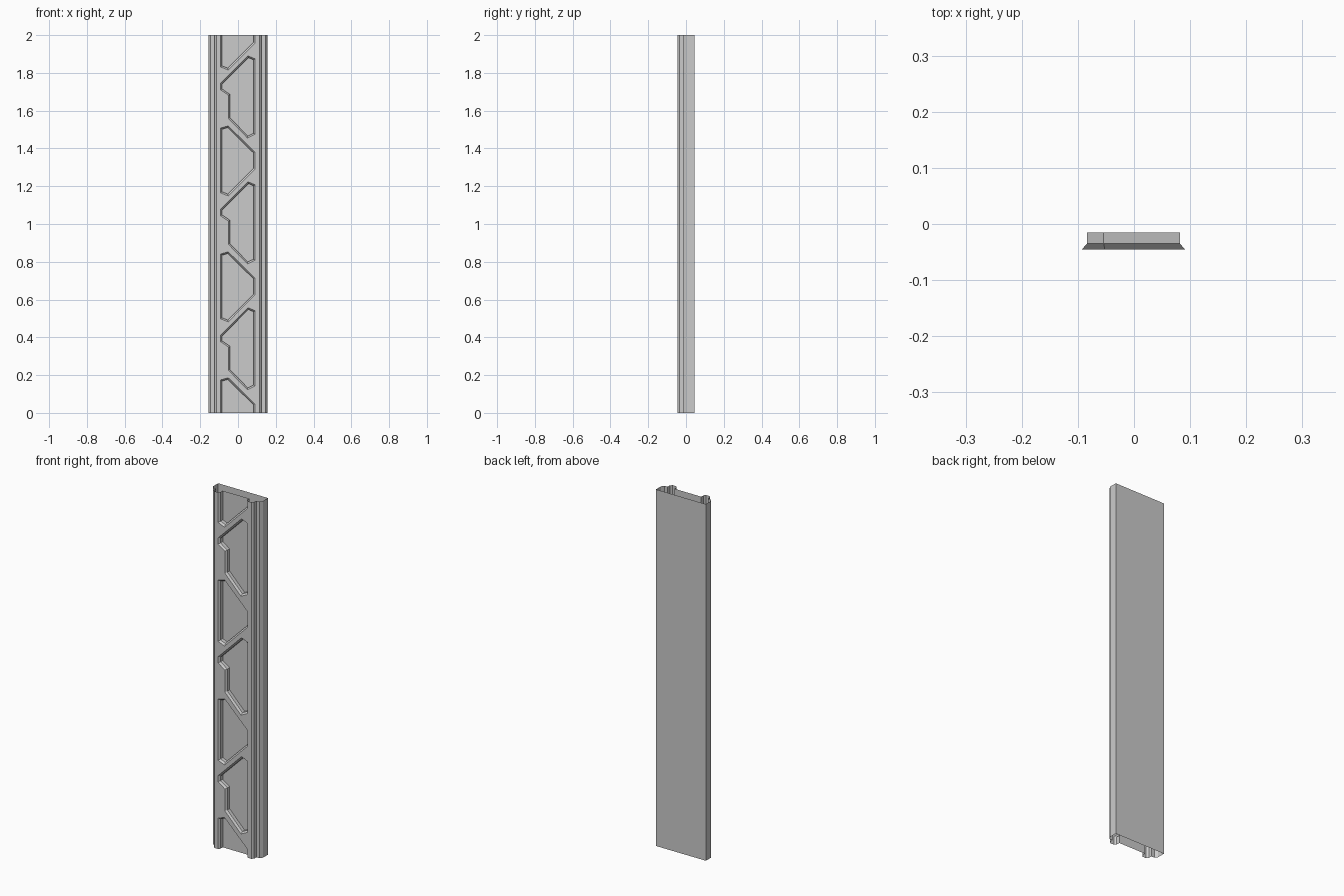
import bpy, bmesh
from mathutils import Vector

if "Cube" in bpy.data.objects:
    bpy.data.objects.remove(bpy.data.objects["Cube"])

FRONT, BEVEL, FLOOR, BACK = -0.045, -0.035, -0.015, 0.045
HEIGHT, PERIOD, INSET = 2.0, 2 / 3, 0.0085


def offset(poly, d):
    """Inset a counter-clockwise outline by d with mitred corners."""
    pts = [Vector(p) for p in poly]
    out = []
    for i, p in enumerate(pts):
        e1 = (p - pts[i - 1]).normalized()
        e2 = (pts[(i + 1) % len(pts)] - p).normalized()
        n1, n2 = Vector((-e1.y, e1.x)), Vector((-e2.y, e2.x))
        out.append(p + (n1 + n2) * d / (1 + n1.dot(n2)))
    return out


def loft(bm, rings):
    """Skin a stack of equal rings and close both ends."""
    vs = [[bm.verts.new(c) for c in r] for r in rings]
    n = len(vs[0])
    for a, b in zip(vs, vs[1:]):
        for i in range(n):
            j = (i + 1) % n
            bm.faces.new((a[i], a[j], b[j], b[i]))
    bm.faces.new(vs[0])
    bm.faces.new(vs[-1])


def make(name, bm):
    bmesh.ops.recalc_face_normals(bm, faces=bm.faces[:])
    me = bpy.data.meshes.new(name)
    bm.to_mesh(me)
    bm.free()
    ob = bpy.data.objects.new(name, me)
    bpy.context.collection.objects.link(ob)
    return ob


# Slab with stepped, chamfered side rails
half = [(0.155, BACK), (0.155, 0.0), (0.145, FLOOR), (0.125, FLOOR),
        (0.125, BEVEL), (0.115, FRONT)]
profile = half + [(-x, y) for x, y in reversed(half)]
bm = bmesh.new()
loft(bm, [[(x, y, z) for x, y in profile] for z in (0, HEIGHT)])
panel = make("wall_panel", bm)

# Repeating recess outlines (x, z), counter-clockwise
notched = [(0.053, 0.557), (-0.0925, 0.411), (-0.0925, 0.377), (-0.05, 0.348),
           (-0.05, 0.225), (0.05, 0.122), (0.0905, 0.142), (0.0905, 0.541)]
wedge = [(-0.052, 0.853), (-0.0925, 0.841), (-0.0925, 0.498), (-0.052, 0.482),
         (0.0905, 0.625), (0.0905, 0.713)]
bm = bmesh.new()
for shape, steps in ((notched, range(0, 3)), (wedge, range(-1, 3))):
    inner = offset(shape, INSET)
    for k in steps:
        rings = [[(x, y, z + k * PERIOD) for x, z in ring]
                 for ring, y in ((shape, -0.08), (shape, FRONT),
                                 (inner, BEVEL), (inner, FLOOR))]
        loft(bm, rings)
cutter = make("recess_cutter", bm)
cutter.hide_render = True

# Carve the recesses
mod = panel.modifiers.new("recesses", 'BOOLEAN')
mod.operation = 'DIFFERENCE'
mod.solver = 'EXACT'
mod.object = cutter
bpy.context.view_layer.objects.active = panel
panel.select_set(True)
bpy.ops.object.modifier_apply(modifier=mod.name)
bpy.data.objects.remove(cutter)

# Open ends so panels can be stacked
bm = bmesh.new()
bm.from_mesh(panel.data)
caps = [f for f in bm.faces if abs(f.normal.z) > 0.99
        and (all(v.co.z < 1e-4 for v in f.verts)
             or all(v.co.z > HEIGHT - 1e-4 for v in f.verts))]
bmesh.ops.delete(bm, geom=caps, context='FACES')
bm.to_mesh(panel.data)
bm.free()
